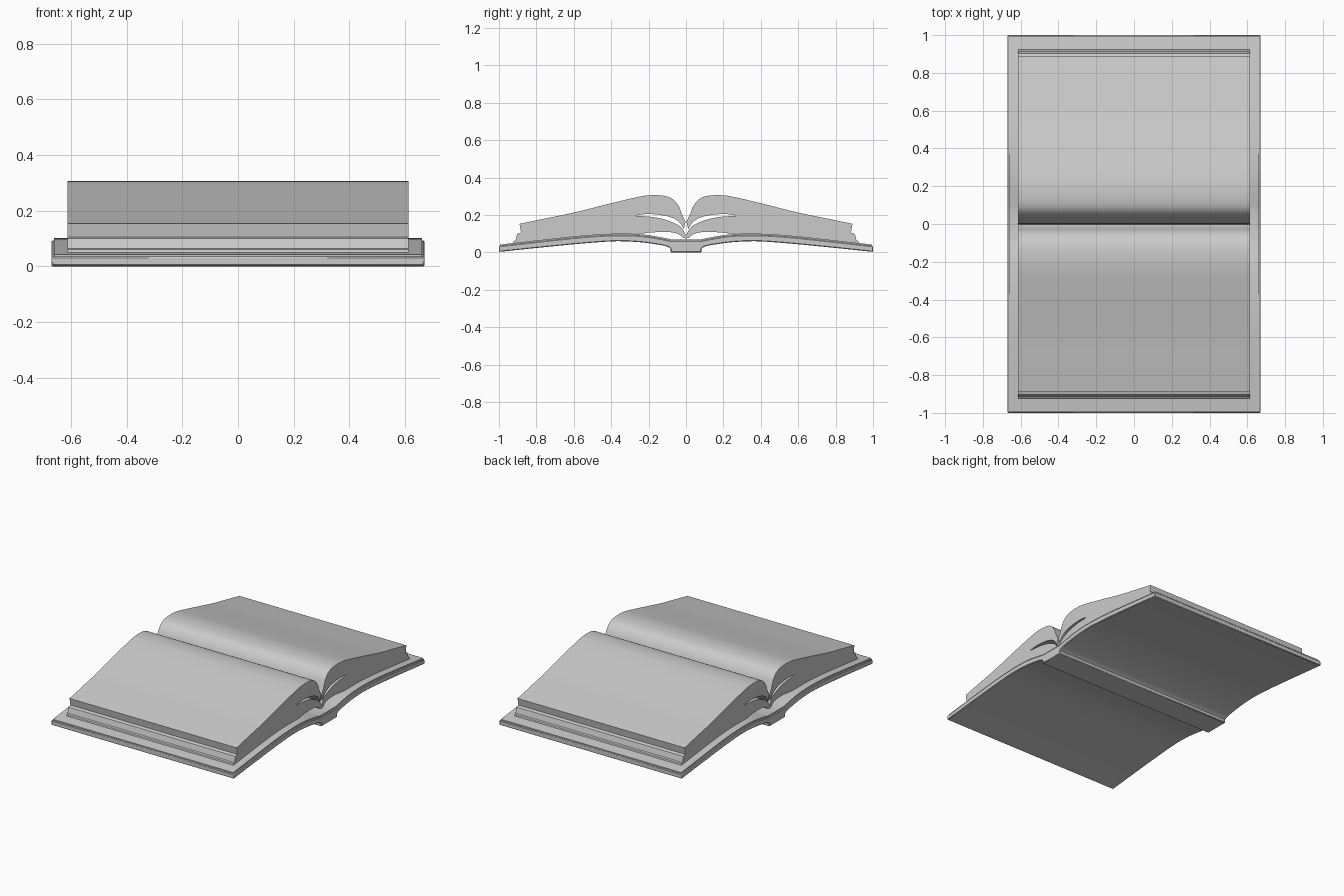
import bpy, bmesh
from mathutils import Vector
from math import radians

if "Cube" in bpy.data.objects:
    bpy.data.objects.remove(bpy.data.objects["Cube"])


def smooth(pts, n=3):
    """Catmull-Rom curve through the points."""
    p = [Vector(q) for q in pts]
    p = [2 * p[0] - p[1]] + p + [2 * p[-1] - p[-2]]
    out = []
    for a, b, c, d in zip(p, p[1:], p[2:], p[3:]):
        for i in range(n):
            t = i / n
            out.append(0.5 * (2 * b + (c - a) * t + (2 * a - 5 * b + 4 * c - d) * t * t
                              + (3 * b - a - 3 * c + d) * t ** 3))
    return [tuple(v) for v in out] + [tuple(pts[-1])]


def flip(pts):
    return [(-y, z) for y, z in reversed(pts)]


def extrude_profile(name, profile, half_width, bevel=0):
    """Closed (y, z) profile extruded along x."""
    bm = bmesh.new()
    face = bm.faces.new([bm.verts.new((-half_width, y, z)) for y, z in profile])
    ext = bmesh.ops.extrude_face_region(bm, geom=[face], use_keep_orig=True)
    moved = [g for g in ext["geom"] if isinstance(g, bmesh.types.BMVert)]
    bmesh.ops.translate(bm, verts=moved, vec=(2 * half_width, 0, 0))
    bmesh.ops.recalc_face_normals(bm, faces=bm.faces[:])
    mesh = bpy.data.meshes.new(name)
    bm.to_mesh(mesh)
    bm.free()
    ob = bpy.data.objects.new(name, mesh)
    bpy.context.collection.objects.link(ob)
    if bevel:
        mod = ob.modifiers.new("edge", "BEVEL")
        mod.width, mod.segments, mod.angle_limit = bevel, 1, radians(60)
    bpy.ops.object.select_all(action="DESELECT")
    ob.select_set(True)
    bpy.context.view_layer.objects.active = ob
    bpy.ops.object.shade_smooth_by_angle(angle=radians(30))
    return ob


# Hard cover with dropped spine
top = smooth([(0.08, 0.062), (0.13, 0.072), (0.23, 0.088), (0.37, 0.093),
              (0.55, 0.083), (0.75, 0.062), (1.0, 0.034)])
under = smooth([(1.0, 0.003), (0.75, 0.029), (0.55, 0.048), (0.37, 0.06),
                (0.23, 0.053), (0.12, 0.037)])
half = top + under + [(0.095, 0.029), (0.083, 0.021), (0.082, 0.0)]
extrude_profile("cover", half + flip(half), 0.67, bevel=0.004)

# Thin endpaper lining lying on the cover
upper = [(y * 0.995, z + 0.008) for y, z in top]
lining = upper + [(y * 0.995, z - 0.006) for y, z in reversed(top)]
extrude_profile("endpaper", lining + flip(lining), 0.662)

# Page block for one side, including the slits near the gutter
bottom = [(0.925, 0.046), (0.7, 0.072), (0.37, 0.1), (0.24, 0.1)] + smooth(
    [(0.2, 0.106), (0.1, 0.11), (0.045, 0.1), (0.015, 0.078)], 2)
slit_low = smooth([(0.01, 0.11), (0.035, 0.142), (0.1, 0.172), (0.18, 0.19), (0.268, 0.195)], 2)
slit_high = smooth([(0.265, 0.198), (0.2, 0.206), (0.1, 0.194), (0.04, 0.166), (0.012, 0.125)], 2)
crown = smooth([(0.002, 0.165), (0.02, 0.2), (0.04, 0.25), (0.075, 0.288), (0.12, 0.303),
                (0.18, 0.306), (0.25, 0.298), (0.4, 0.263), (0.6, 0.213),
                (0.75, 0.182), (0.89, 0.153)])
fore_edge = [(0.882, 0.106), (0.902, 0.1), (0.912, 0.064), (0.922, 0.06)]
page = bottom + [(0.0, 0.075), (0.0, 0.09)] + slit_low + slit_high + crown + fore_edge
extrude_profile("pages_back", page, 0.613)
extrude_profile("pages_front", flip(page), 0.613)
